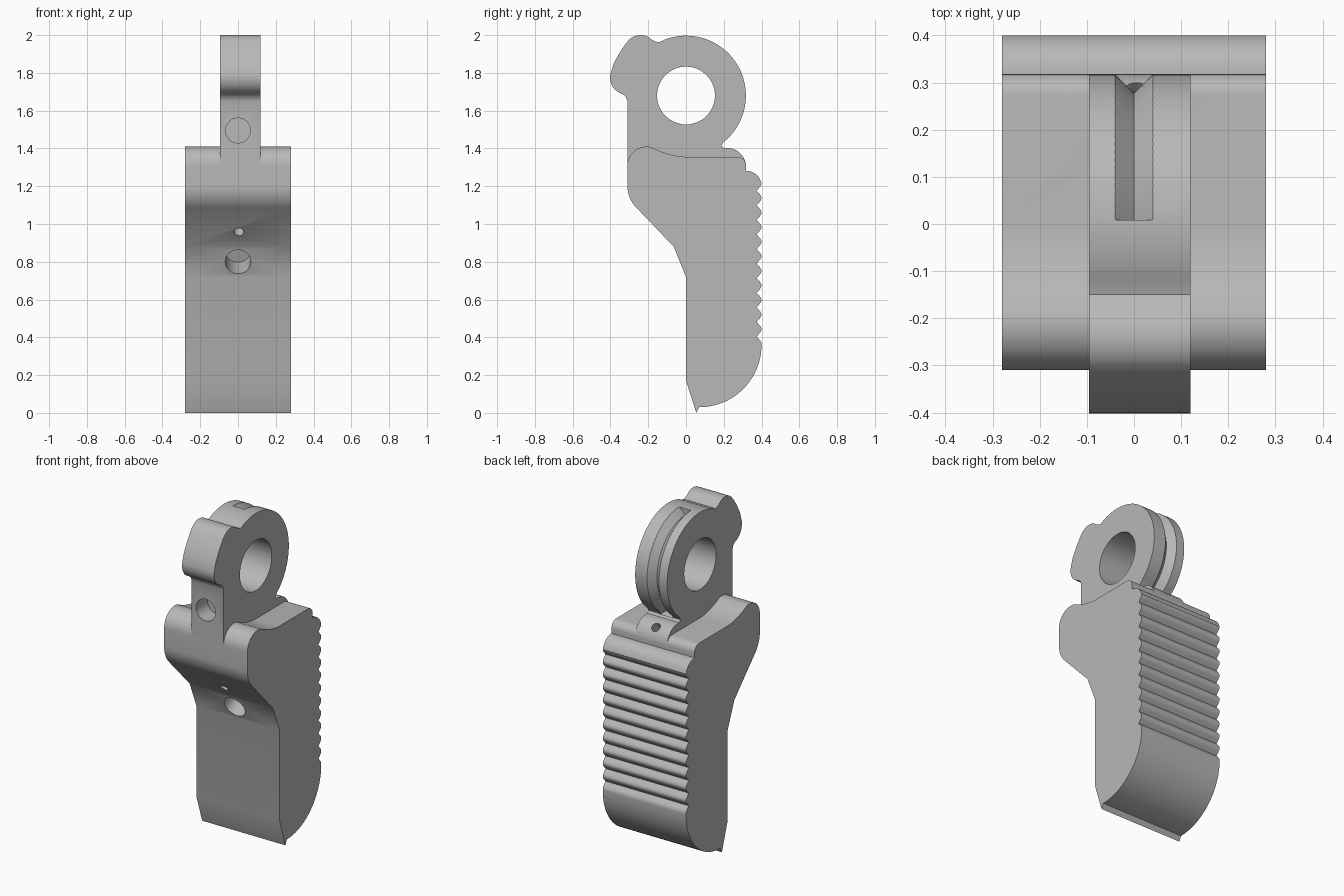
import bpy, bmesh
from math import sin, cos, pi, radians
from mathutils import Vector

cube = bpy.data.objects.get("Cube")
if cube:
    bpy.data.objects.remove(cube, do_unlink=True)

grey = bpy.data.materials.new("plain grey")
grey.use_nodes = True
colour = (0.48, 0.48, 0.48, 1)
grey.diffuse_color = colour
grey.node_tree.nodes["Principled BSDF"].inputs["Base Color"].default_value = colour


def arc(cy, cz, r, start, end, steps):
    """Points on an arc in the side plane, angles in degrees from +y."""
    angles = [radians(start + (end - start) * i / steps) for i in range(steps + 1)]
    return [(cy + r * cos(a), cz + r * sin(a)) for a in angles]


def finish(name, bm):
    bmesh.ops.recalc_face_normals(bm, faces=bm.faces)
    mesh = bpy.data.meshes.new(name)
    bm.to_mesh(mesh)
    bm.free()
    mesh.materials.append(grey)
    obj = bpy.data.objects.new(name, mesh)
    bpy.context.collection.objects.link(obj)
    return obj


def extrude_profile(name, points, x0, x1):
    bm = bmesh.new()
    face = bm.faces.new([bm.verts.new((x0, y, z)) for y, z in points])
    geom = bmesh.ops.extrude_face_region(bm, geom=[face])["geom"]
    verts = [v for v in geom if isinstance(v, bmesh.types.BMVert)]
    bmesh.ops.translate(bm, verts=verts, vec=(x1 - x0, 0, 0))
    return finish(name, bm)


def drill(name, centre, direction, radius, length, sides=32):
    """Cylinder centred on a point, pointing along a direction."""
    bm = bmesh.new()
    bmesh.ops.create_cone(bm, cap_ends=True, segments=sides, radius1=radius,
                          radius2=radius, depth=2 * length)
    obj = finish(name, bm)
    obj.rotation_mode = "QUATERNION"
    obj.rotation_quaternion = Vector(direction).to_track_quat("Z", "Y")
    obj.location = centre
    obj.hide_render = True
    return obj


def cut(obj, cutter):
    mod = obj.modifiers.new(cutter.name, "BOOLEAN")
    mod.operation, mod.solver, mod.object = "DIFFERENCE", "EXACT", cutter
    bpy.ops.object.select_all(action="DESELECT")
    bpy.context.view_layer.objects.active = obj
    obj.select_set(True)
    bpy.ops.object.modifier_apply(modifier=mod.name)


# Body: wide grip with a ribbed back and a hooked toe
pitch, ribs, per_rib = 0.0772, 11, 8
ribbing = []
for i in range(ribs * per_rib + 1):
    wave = 0.5 + 0.5 * cos(2 * pi * i / per_rib)
    ribbing.append((0.374 + 0.026 * wave ** 0.6, 1.215 - pitch * i / per_rib))
body_profile = (
    arc(-0.21, 1.31, 0.1, 180, 75, 12)
    + [(-0.14, 1.386), (-0.09, 1.369), (-0.04, 1.358), (0.0, 1.355)]
    + arc(0.273, 1.31, 0.045, 90, 0, 6)
    + arc(0.318, 1.2, 0.082, 90, 20, 7)
    + ribbing
    + arc(0.07, 0.36, 0.33, 0, -90, 24)
    + [(0.055, 0.0), (0.0, 0.17), (0.0, 0.72), (-0.065, 0.88)]
    + arc(-0.15, 1.2, 0.16, 225, 180, 8)
)
body = extrude_profile("body", body_profile, -0.28, 0.28)

# Link: ring, front lobe and the neck that sinks into the body
ring_z, ring_r = 1.68, 0.317
link_profile = (
    [(-0.31, 1.3), (-0.31, 1.65), (-0.318, 1.672)]
    + arc(-0.312, 1.775, 0.09, 255, 170, 8)
    + [(-0.383, 1.85), (-0.35, 1.91), (-0.315, 1.96)]
    + arc(-0.24, 1.91, 0.09, 130, 65, 7)
    + [(-0.175, 1.972), (-0.15, 1.962), (-0.13, 1.967)]
    + arc(0, ring_z, ring_r, 110, -45, 44)
    + [(0.2, 1.435), (0.188, 1.415), (0.2, 1.402)]
    + arc(0.218, 1.302, 0.1, 90, 0, 10)
)
link = extrude_profile("ring_link", link_profile, -0.095, 0.12)

# V groove round the back of the ring
bm = bmesh.new()
sections = []
for i in range(41):
    a = radians(88.5 - 146 * i / 40)
    sections.append([bm.verts.new((x, r * cos(a), ring_z + r * sin(a)))
                     for x, r in ((0, 0.278), (0.05, 0.327), (-0.05, 0.327))])
for s, t in zip(sections, sections[1:]):
    for k in range(3):
        n = (k + 1) % 3
        bm.faces.new((s[k], s[n], t[n], t[k]))
bm.faces.new(sections[0])
bm.faces.new(sections[-1][::-1])
groove = finish("groove_cutter", bm)
groove.hide_render = True

# Drilled holes
eye = drill("eye_cutter", (0, 0, ring_z), (1, 0, 0), 0.153, 0.5, 64)
neck_hole = drill("neck_hole_cutter", (0, -0.31, 1.495), (0, 1, 0), 0.066, 0.11)
spring_hole = drill("spring_hole_cutter", (0, -0.033, 0.8), (0, 0.926, 0.376), 0.068, 0.16)
cross_hole = drill("cross_hole_cutter", (0.005, 0.07, 1.167), (0, 1, 1), 0.026, 0.45)

for part, cutters in ((body, (spring_hole, cross_hole)),
                      (link, (eye, groove, neck_hole, cross_hole))):
    for cutter in cutters:
        cut(part, cutter)
for helper in (groove, eye, neck_hole, spring_hole, cross_hole):
    bpy.data.objects.remove(helper, do_unlink=True)

# Smooth the curves and keep the edges sharp
bpy.ops.object.select_all(action="DESELECT")
for part in (body, link):
    part.select_set(True)
bpy.context.view_layer.objects.active = body
bpy.ops.object.shade_smooth_by_angle(angle=radians(30))
